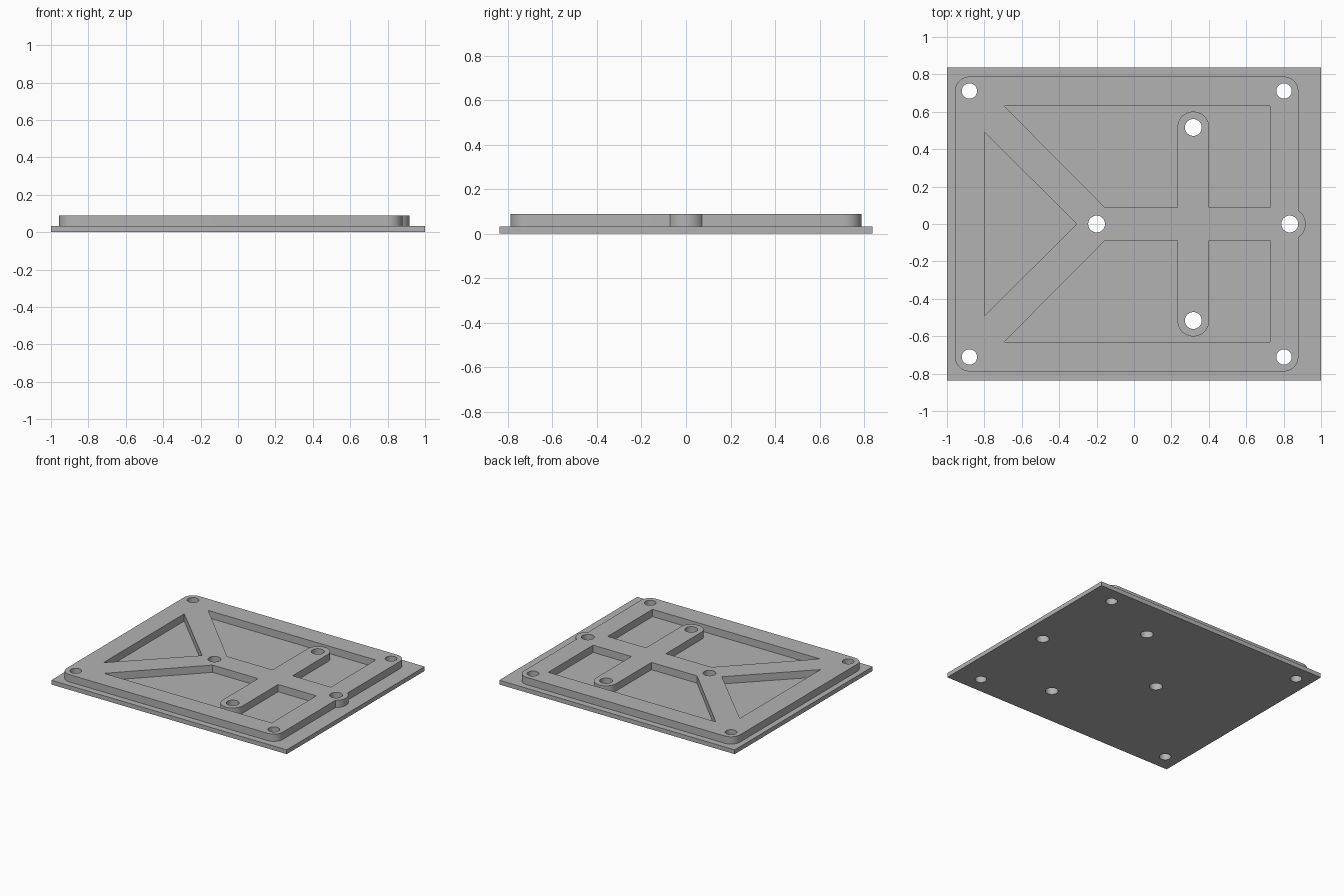
import bpy, bmesh
from math import cos, sin, radians, asin, degrees

cube = bpy.data.objects.get("Cube")
if cube:
    bpy.data.objects.remove(cube, do_unlink=True)

grey = bpy.data.materials.new("plain_grey")
grey.use_nodes = True
grey.diffuse_color = (0.45, 0.45, 0.45, 1)
grey.node_tree.nodes["Principled BSDF"].inputs["Base Color"].default_value = grey.diffuse_color


def arc(cx, cy, r, start, end, steps=12):
    """Points along an arc, angles in degrees."""
    angles = [radians(start + (end - start) * i / steps) for i in range(steps + 1)]
    return [(cx + r * cos(a), cy + r * sin(a)) for a in angles]


def circle(cx, cy, r):
    return arc(cx, cy, r, 0, 360, 48)[:-1]


def mirror_y(points):
    return [(x, -y) for x, y in reversed(points)]


def extrude_profile(name, loops, z0, z1):
    """Solid from an outer loop with hole loops, between two heights."""
    curve = bpy.data.curves.new(name + "_profile", "CURVE")
    curve.dimensions = "2D"
    curve.fill_mode = "BOTH"
    curve.extrude = (z1 - z0) / 2
    for points in loops:
        spline = curve.splines.new("POLY")
        spline.points.add(len(points) - 1)
        for p, (x, y) in zip(spline.points, points):
            p.co = (x, y, 0, 1)
        spline.use_cyclic_u = True
    helper = bpy.data.objects.new(name + "_profile", curve)
    bpy.context.collection.objects.link(helper)
    bpy.context.view_layer.update()
    graph = bpy.context.evaluated_depsgraph_get()
    mesh = bpy.data.meshes.new_from_object(helper.evaluated_get(graph))
    bpy.data.objects.remove(helper, do_unlink=True)

    # Weld the caps to the walls and lift to height
    bm = bmesh.new()
    bm.from_mesh(mesh)
    bmesh.ops.remove_doubles(bm, verts=bm.verts, dist=1e-5)
    bmesh.ops.recalc_face_normals(bm, faces=bm.faces)
    bmesh.ops.translate(bm, verts=bm.verts, vec=(0, 0, (z0 + z1) / 2))
    bm.to_mesh(mesh)
    bm.free()
    mesh.name = name
    mesh.materials.clear()
    mesh.materials.append(grey)
    obj = bpy.data.objects.new(name, mesh)
    bpy.context.collection.objects.link(obj)
    bpy.ops.object.select_all(action="DESELECT")
    obj.select_set(True)
    bpy.context.view_layer.objects.active = obj
    bpy.ops.object.shade_smooth_by_angle(angle=radians(30))
    return obj


# Screw holes shared by both layers
corner_holes = [circle(x, y, 0.041) for x in (-0.88, 0.802) for y in (-0.711, 0.711)]
inner_holes = [circle(x, y, 0.045)
               for x, y in ((-0.2, 0), (0.833, 0), (0.317, 0.516), (0.317, -0.516))]
holes = corner_holes + inner_holes

# Base plate
plate = [(-1, -0.837), (1, -0.837), (1, 0.837), (-1, 0.837)]
extrude_profile("base_plate", [plate] + holes, 0, 0.033)

# Raised frame outline: rounded corners and a boss on the +x edge
r = 0.077
half_boss = degrees(asin(0.072 / 0.085))
upper_edge = arc(0.802, 0.711, r, 0, 90) + arc(-0.88, 0.711, r, 90, 180)
boss = arc(0.833, 0, 0.085, -half_boss, half_boss, 20)
outline = boss + upper_edge + mirror_y(upper_edge)

# Pockets: triangle, and one beside each slotted arm
triangle = [(-0.8, 0.49), (-0.305, 0), (-0.8, -0.49)]
side_pocket = ([(-0.695, 0.632), (0.727, 0.632), (0.727, 0.088), (0.402, 0.088)]
               + arc(0.317, 0.516, 0.085, 0, 180, 24)
               + [(0.232, 0.088), (-0.155, 0.088)])
pockets = [triangle, side_pocket, mirror_y(side_pocket)]
extrude_profile("raised_frame", [outline] + pockets + holes, 0.033, 0.089)
